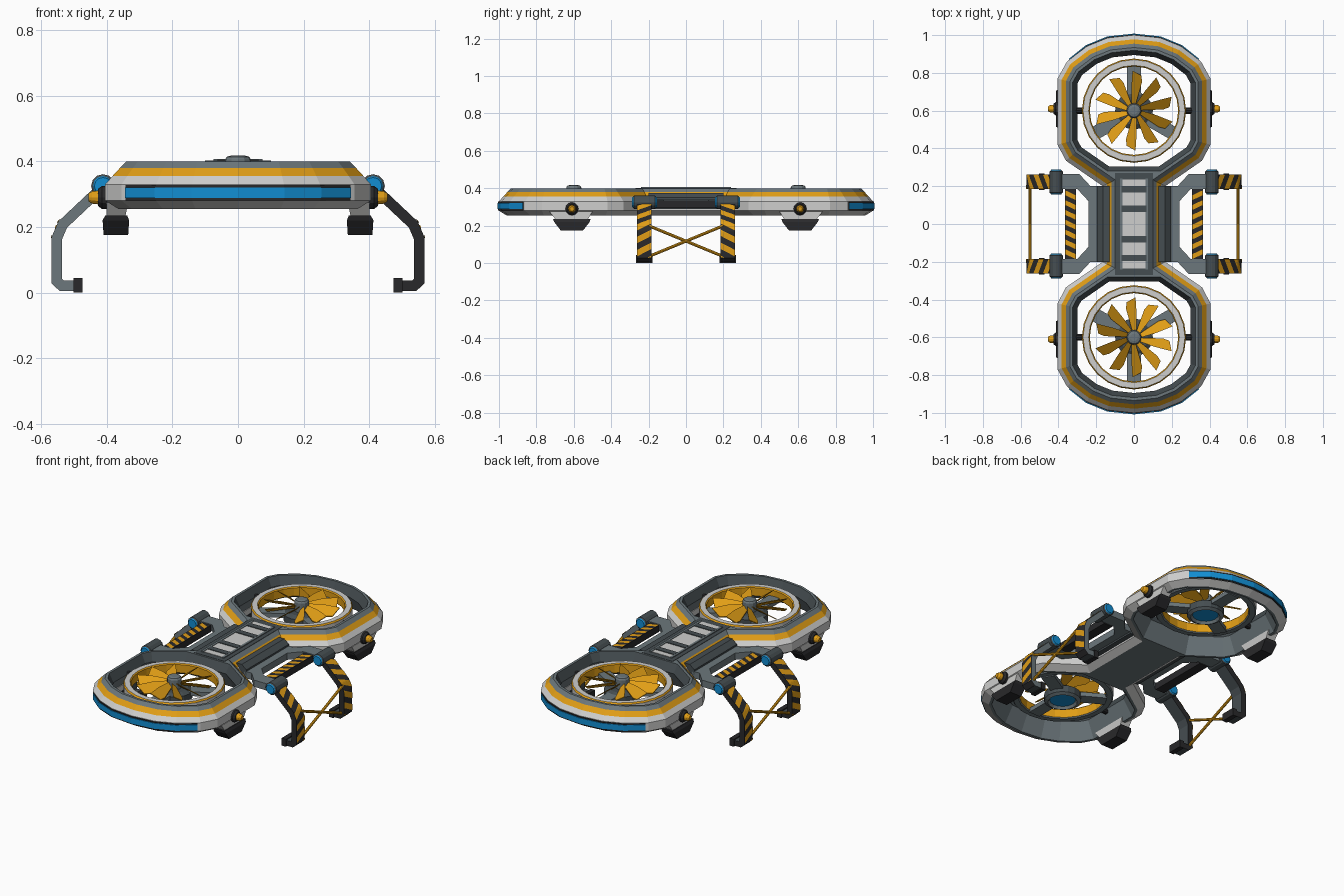
import bpy, bmesh, math
from mathutils import Matrix, Vector

if "Cube" in bpy.data.objects:
    bpy.data.objects.remove(bpy.data.objects["Cube"])

COLOURS = {"white": (0.62, 0.62, 0.61), "slate": (0.15, 0.185, 0.20), "dark_grey": (0.06, 0.075, 0.082),
           "black": (0.022, 0.022, 0.024), "orange": (0.75, 0.34, 0.008), "blue": (0.006, 0.27, 0.65)}
MATS = []
for n, c in COLOURS.items():
    m = bpy.data.materials.new(n)
    m.diffuse_color = (*c, 1)
    m.use_nodes = True
    m.node_tree.nodes["Principled BSDF"].inputs["Base Color"].default_value = m.diffuse_color
    MATS.append(m)
WHITE, SLATE, DARK, BLACK, ORANGE, BLUE = range(6)
ONE, FB = [(1, 1)], [(1, 1), (1, -1)]
LR = [(1, 1), (-1, 1)]
ALL = FB + [(-1, 1), (-1, -1)]


def finish(bm, name, copies=ONE, rule=None, recalc=True):
    """Turn the bmesh into one object per mirrored copy."""
    if recalc:
        bmesh.ops.recalc_face_normals(bm, faces=bm.faces)
    for i, (sx, sy) in enumerate(copies):
        b = bm.copy()
        bmesh.ops.scale(b, vec=(sx, sy, 1), verts=b.verts)
        if sx * sy < 0:
            bmesh.ops.reverse_faces(b, faces=b.faces)
        b.normal_update()
        if rule:
            for f in b.faces:
                f.material_index = rule(f, sx)
        me = bpy.data.meshes.new(name)
        b.to_mesh(me)
        b.free()
        for m in MATS:
            me.materials.append(m)
        bpy.context.collection.objects.link(bpy.data.objects.new(name if i == 0 else f"{name}_{i + 1}", me))
    bm.free()


def loft(bm, rings, mats, caps=(None, None)):
    """Bridge closed rings; mats is one index or one per span."""
    vs = [[bm.verts.new(p) for p in r] for r in rings]
    n = len(vs[0])
    for k in range(len(vs) - 1):
        for i in range(n):
            j = (i + 1) % n
            f = bm.faces.new((vs[k][i], vs[k][j], vs[k + 1][j], vs[k + 1][i]))
            f.material_index = mats if isinstance(mats, int) else mats[k]
    for r, c in ((vs[0], caps[0]), (vs[-1], caps[1])):
        if c is not None:
            bm.faces.new(r).material_index = c
    return vs


def lathe(bm, prof, n, mats, M=Matrix(), caps=(None, None), turn=0.0):
    ang = [turn + 2 * math.pi * i / n for i in range(n)]
    loft(bm, [[M @ Vector((r * math.cos(a), r * math.sin(a), h)) for a in ang] for r, h in prof], mats, caps)


def rect(x0, x1, y0, y1, z):
    return [(x0, y0, z), (x1, y0, z), (x1, y1, z), (x0, y1, z)]


def box(bm, x0, x1, y0, y1, z0, z1, mat):
    loft(bm, [rect(x0, x1, y0, y1, z0), rect(x0, x1, y0, y1, z1)], mat, (mat, mat))


def inset(poly, d, closed=True):
    """Mitred offset to the left of a counter-clockwise outline."""
    out, n = [], len(poly)
    for i in range(n):
        p = Vector(poly[i])
        a = p - Vector(poly[i - 1]) if closed or i > 0 else None
        b = Vector(poly[(i + 1) % n]) - p if closed or i < n - 1 else a
        a = (a or b).normalized()
        b = b.normalized()
        na, nb = Vector((-a.y, a.x)), Vector((-b.y, b.x))
        out.append(p + (na + nb) * (d / (1 + na.dot(nb))))
    return out


def at(poly, z):
    return [(p[0], p[1], z) for p in poly]


# Body: striped hourglass shell with two open wells
Q = [(0.165, 0.20), (0.36, 0.335), (0.405, 0.42), (0.405, 0.77), (0.355, 0.86), (0.25, 0.94), (0.14, 0.985), (0, 1.0)]
half = Q + [(-x, y) for x, y in reversed(Q[:-1])]
outline = half + [(-x, -y) for x, y in half]
bm = bmesh.new()
shell = loft(bm, [at(inset(outline, d), z) for d, z in
                  ((0.04, 0.255), (0, 0.28), (0, 0.33), (0.022, 0.355), (0.045, 0.38), (0.065, 0.40))],
             [WHITE, WHITE, WHITE, ORANGE, SLATE])
bottom, top = [shell[0]], [shell[-1]]
for s in (1, -1):
    w = loft(bm, [[(s * x, s * y, z) for x, y, z in at(inset(half, d), z)] for d, z in
                  ((0.055, 0.255), (0.105, 0.35), (0.08, 0.40))], [SLATE, DARK])
    bottom.append(w[0])
    top.append(w[-1])
for loops, nz in ((bottom, -1), (top, 1)):
    edges = [bm.edges.get((r[i - 1], r[i])) for r in loops for i in range(len(r))]
    for f in bmesh.ops.triangle_fill(bm, edges=edges, use_beauty=True, normal=(0, 0, nz))["geom"]:
        if isinstance(f, bmesh.types.BMFace):
            f.material_index = SLATE
finish(bm, "body_shell")

# Spine panel with crossbars and rails
bm = bmesh.new()
box(bm, -0.10, 0.10, -0.27, 0.27, 0.395, 0.402, DARK)
box(bm, -0.062, 0.062, -0.235, 0.235, 0.40, 0.404, WHITE)
for y in (-0.18, -0.08, 0.08, 0.185):
    box(bm, -0.065, 0.065, y - 0.017, y + 0.017, 0.40, 0.408, DARK)
for s in (-1, 1):
    box(bm, s * 0.068 - 0.007, s * 0.068 + 0.007, -0.24, 0.24, 0.40, 0.407, SLATE)
finish(bm, "spine_panel")

# Curved light bars on both ends
arc = [(0.34, 0.868)] + Q[5:] + [(-x, y) for x, y in reversed(Q[5:-1])] + [(-0.34, 0.868)]
for name, z0, z1, d, mat in (("light_frame", 0.281, 0.328, 0.004, BLACK), ("light_bar", 0.288, 0.321, 0.008, BLUE)):
    bm = bmesh.new()
    inn, out = inset(arc, 0.005, False), inset(arc, -d, False)
    loft(bm, [[(*i, z0), (*o, z0), (*o, z1), (*i, z1)] for i, o in zip(inn, out)], mat, (mat, mat))
    finish(bm, name, FB)

# Fans: ring, struts, hub and blades
C = Matrix.Translation((0, 0.6, 0))
bm = bmesh.new()
lathe(bm, [(0.24, 0.32), (0.27, 0.32), (0.276, 0.326), (0.276, 0.372), (0.270, 0.38), (0.240, 0.38),
           (0.234, 0.374), (0.234, 0.326), (0.24, 0.32)], 24,
      [SLATE, SLATE, WHITE, ORANGE, WHITE, ORANGE, ORANGE, SLATE], C)
bmesh.ops.remove_doubles(bm, verts=bm.verts, dist=1e-5)
finish(bm, "fan_ring", FB)
bm = bmesh.new()
for k in range(3):
    M = C @ Matrix.Rotation(math.radians(90 + 120 * k), 4, 'Z')
    loft(bm, [[M @ Vector(p) for p in rect(0.08, 0.238, -0.036, 0.036, z)] for z in (0.315, 0.34)],
         SLATE, (SLATE, SLATE))
finish(bm, "fan_strut", FB)
bm = bmesh.new()
lathe(bm, [(0.07, 0.30), (0.08, 0.285), (0.10, 0.295), (0.10, 0.335), (0.075, 0.35)], 16,
      [SLATE, SLATE, DARK, DARK], C, (BLUE, DARK))
lathe(bm, [(0.04, 0.345), (0.04, 0.405), (0.034, 0.414), (0.02, 0.418)], 12, SLATE, C, (SLATE, SLATE))
finish(bm, "fan_hub", FB)
bm = bmesh.new()
for k in range(10):
    M = C @ Matrix.Rotation(math.radians(90 + 36 * k), 4, 'Z')
    prof = [(0.03, -0.008, 0.362), (0.15, -0.042, 0.348), (0.185, -0.04, 0.350), (0.212, 0.008, 0.385),
            (0.12, 0.014, 0.388), (0.03, 0.012, 0.382)]
    loft(bm, [[M @ Vector((x, y, z + d)) for x, y, z in prof] for d in (0, 0.005)], ORANGE, (ORANGE, ORANGE))
finish(bm, "fan_blades", FB)

# Fan axles, side knobs and landing blocks
X = Matrix.Rotation(math.pi / 2, 4, 'Y')
bm = bmesh.new()
lathe(bm, [(0.018, 0.27), (0.018, 0.34)], 10, BLACK, Matrix.Translation((0, 0.6, 0.345)) @ X, (BLACK, BLACK))
finish(bm, "fan_axle", ALL)
bm = bmesh.new()
lathe(bm, [(0.035, 0.39), (0.035, 0.415), (0.026, 0.427), (0.021, 0.427), (0.019, 0.445), (0.012, 0.456)], 12,
      [BLACK, BLACK, BLACK, ORANGE, ORANGE], Matrix.Translation((0, 0.61, 0.29)) @ X, (BLACK, ORANGE))
finish(bm, "side_knob", ALL)
bm = bmesh.new()
loft(bm, [rect(0.345, 0.40, 0.53, 0.69, 0.225), rect(0.335, 0.402, 0.50, 0.73, 0.275)], WHITE, (WHITE, WHITE))
finish(bm, "foot_bracket", ALL)
bm = bmesh.new()
loft(bm, [rect(0.335, 0.41, 0.55, 0.67, 0.175), rect(0.332, 0.413, 0.515, 0.705, 0.22),
          rect(0.338, 0.405, 0.51, 0.71, 0.235)], BLACK, (BLACK, BLACK))
finish(bm, "foot_block", ALL)

# Side frames: waist plate, bracket and cross rail
bm = bmesh.new()
loft(bm, [[(0.13, y, 0.29), (0.195, y, 0.29), (0.195, y, 0.35), (0.165, y, 0.375), (0.13, y, 0.375)]
          for y in (-0.2, 0.2)], DARK, (DARK, DARK))
finish(bm, "waist_plate", LR)
bm = bmesh.new()
u = [(0.18, 0.20), (0.23, 0.20), (0.29, 0.265), (0.39, 0.265), (0.39, 0.185), (0.30, 0.185), (0.24, 0.12)]
u = u + [(x, -y) for x, y in reversed(u)]
loft(bm, [at(u, 0.30), at(u, 0.34)], SLATE, (SLATE, SLATE))
finish(bm, "side_frame", LR)
bm = bmesh.new()
box(bm, 0.308, 0.365, -0.185, 0.185, 0.295, 0.335, BLACK)
finish(bm, "hazard_rail", LR)


def stripes(name, point, length, period, slant, copies):
    """Slanted orange bands laid on a surface point(s, u)."""
    bm, n = bmesh.new(), 4
    for k in range(-2, int(length / period) + 2):
        def spot(a, b):
            s = k * period + a / n * period / 2 + slant * b / n
            return min(max(s, 0), length), b / n
        for a in range(n):
            for b in range(n):
                q = [spot(a, b), spot(a + 1, b), spot(a + 1, b + 1), spot(a, b + 1)]
                if q[0][0] < q[1][0] and q[3][0] < q[2][0]:
                    bm.faces.new([bm.verts.new(point(*p)) for p in q]).material_index = ORANGE
    if sum(f.normal.x + f.normal.z for f in bm.faces if not f.normal_update()) < 0:
        bmesh.ops.reverse_faces(bm, faces=bm.faces)
    finish(bm, name, copies, recalc=False)


stripes("rail_stripes", lambda s, u: (0.31 + 0.053 * u, s - 0.185, 0.337), 0.37, 0.052, 0.025, LR)

# Legs: joint, bent striped leg, toe and crossed braces
bm = bmesh.new()
lathe(bm, [(0.026, -0.066), (0.03, -0.06), (0.036, -0.055), (0.036, 0.055), (0.03, 0.06), (0.026, 0.066)], 12,
      [BLUE, DARK, DARK, DARK, BLUE],
      Matrix.Translation((0.412, 0.222, 0.325)) @ Matrix.Rotation(math.pi / 2, 4, 'X'), (BLUE, BLUE))
finish(bm, "leg_joint", ALL)
path = [(0.415, 0.32), (0.535, 0.207), (0.553, 0.165), (0.553, 0.035), (0.538, 0.021), (0.485, 0.021)]
inner, outer = inset(path, -0.016, False), inset(path, 0.016, False)
Y0, Y1 = 0.185, 0.262
bm = bmesh.new()
loft(bm, [[(i.x, Y0, i.y), (o.x, Y0, o.y), (o.x, Y1, o.y), (i.x, Y1, i.y)] for i, o in zip(inner, outer)],
     BLACK, (BLACK, BLACK))


def leg_colour(f, sx):
    if abs(f.normal.y) > 0.9:
        return BLACK if f.normal.y * sx < 0 else SLATE
    return BLACK if f.normal.x * sx > 0.1 else DARK


finish(bm, "leg", ALL, leg_colour)
skin = inset(path, 0.018, False)[:4]


def leg_point(s, u):
    for a, b in zip(skin, skin[1:]):
        d = (b - a).length
        if s <= d or b is skin[-1]:
            p = a.lerp(b, s / d)
            return (p.x, Y0 + (Y1 - Y0) * u, p.y)
        s -= d


stripes("leg_stripes", leg_point, sum((b - a).length for a, b in zip(skin, skin[1:])), 0.07, 0.04, ALL)
bm = bmesh.new()
box(bm, 0.474, 0.502, 0.18, 0.267, 0.0, 0.044, BLACK)
finish(bm, "leg_toe", ALL)
bm = bmesh.new()
for s in (-1, 1):
    a, b = Vector((0.55, -0.2 * s, 0.2)), Vector((0.55, 0.2 * s, 0.035))
    M = Matrix.Translation(a) @ (b - a).to_track_quat('Z', 'Y').to_matrix().to_4x4()
    lathe(bm, [(0.008, 0), (0.008, (b - a).length)], 8, ORANGE, M, (ORANGE, ORANGE))
finish(bm, "leg_brace", LR)
